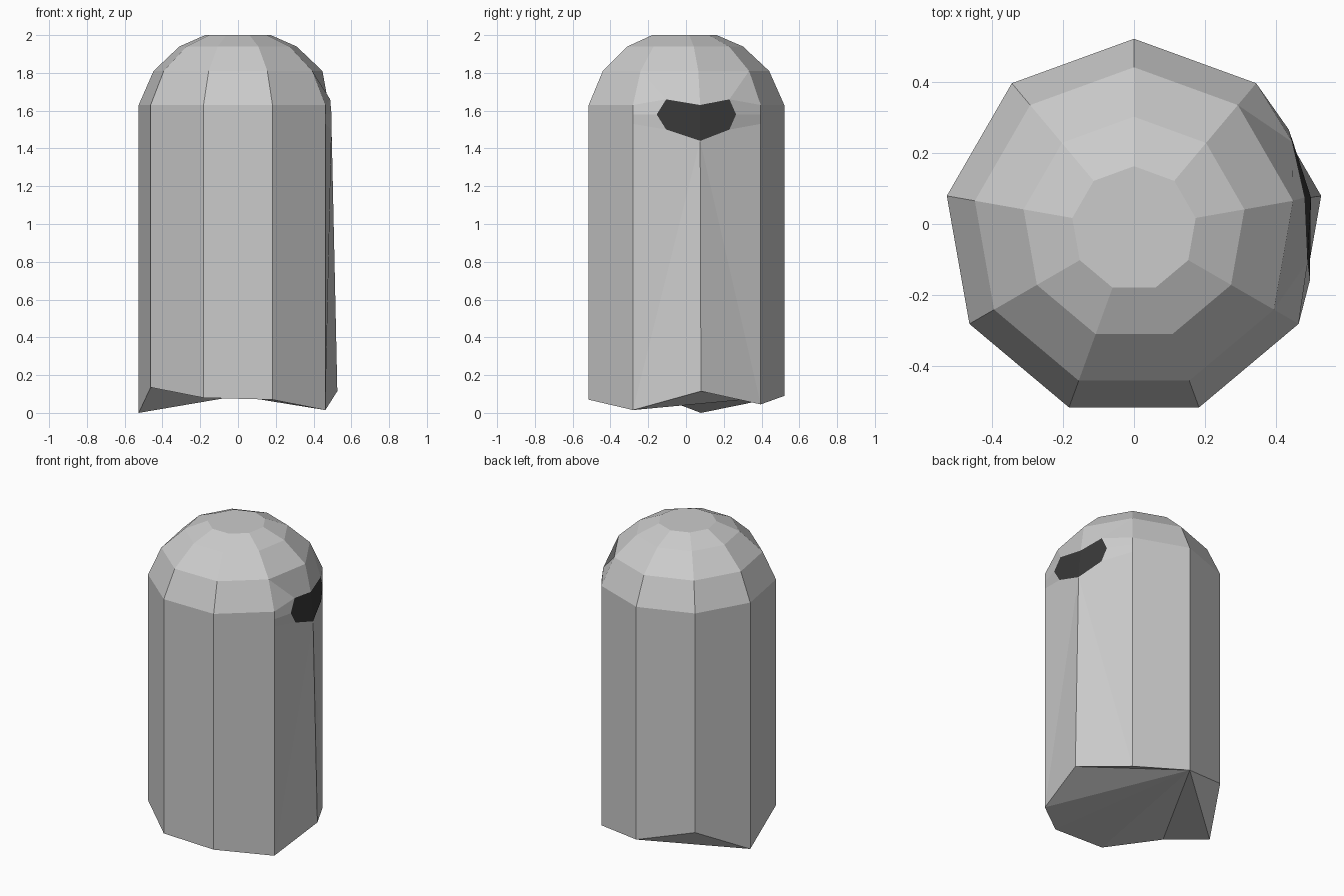
import bpy, bmesh
from math import sin, cos, radians
from mathutils import Vector

if "Cube" in bpy.data.objects:
    bpy.data.objects.remove(bpy.data.objects["Cube"])

N = 9
CY = -0.0136          # centre of the nine-sided outline


def corner(k, r, z):
    a = radians(10 + 40 * k)
    return Vector((r * cos(a), CY + r * sin(a), z))


def make_object(name, faces, color=None):
    """Build a flat-shaded object from a list of faces given as points."""
    bm = bmesh.new()
    for f in faces:
        bm.faces.new([bm.verts.new(p) for p in f])
    bmesh.ops.remove_doubles(bm, verts=bm.verts, dist=0.0005)
    me = bpy.data.meshes.new(name)
    bm.to_mesh(me)
    bm.free()
    ob = bpy.data.objects.new(name, me)
    bpy.context.collection.objects.link(ob)
    if color:
        mat = bpy.data.materials.new(name)
        mat.diffuse_color = color
        mat.use_nodes = True
        mat.node_tree.nodes["Principled BSDF"].inputs["Base Color"].default_value = mat.diffuse_color
        me.materials.append(mat)
    return ob


# Ragged hem height at each corner, then the dome rings (radius, height)
hem_z = [0.115, 0.045, 0.09, 0.18, 0.0, 0.135, 0.08, 0.07, 0.015]
dome = [(0.534, 1.63), (0.454, 1.81), (0.315, 1.94), (0.176, 2.0)]
R = dome[0][0]
hem = [corner(k, R, hem_z[k]) for k in range(N)]
rings = [hem] + [[corner(k, r, z) for k in range(N)] for r, z in dome]

# Visor outline: centre points and the two half outlines
v_top, v_bot = Vector((0.48, 0.075, 1.63)), Vector((0.497, 0.075, 1.44))
visor_left = [Vector(p) for p in
              [(0.488, -0.105, 1.66), (0.495, -0.155, 1.58), (0.495, -0.105, 1.50)]]
visor_right = [Vector(p) for p in
               [(0.445, 0.23, 1.66), (0.435, 0.265, 1.58), (0.447, 0.23, 1.50)]]

body = []
# Side walls and dome; the four panels around the visor are built below
for i in range(len(rings) - 1):
    for k in range(N):
        j = (k + 1) % N
        if i < 2 and k in (0, 8):
            continue
        body.append([rings[i][k], rings[i][j], rings[i + 1][j], rings[i + 1][k]])
body.append(rings[-1])

# Underside, fanned from the back corner
for n in range(1, N - 1):
    body.append([hem[2], hem[(2 + n + 1) % N], hem[(2 + n) % N]])

# Panels joining the wall to the visor opening
for k, (t, s, b), flip in ((8, visor_left, False), (1, visor_right, True)):
    top, up = rings[1][k], rings[2][k]
    mid, low = corner(k, R, 1.58), corner(k, R, 1.53)
    panels = [
        [top, t, up],
        [up, t, v_top, rings[2][0]],
        [mid, s, t, top],
        [low, b, s, mid],
        [hem[k], v_bot, b, low],
        [hem[k], hem[0], v_bot],
    ]
    body += [p[::-1] if flip else p for p in panels]

make_object("body", body)

# Dark visor, folded along its centre line
make_object("visor", [
    [v_top] + visor_left + [v_bot],
    ([v_top] + visor_right + [v_bot])[::-1],
], (0.04, 0.04, 0.04, 1))
